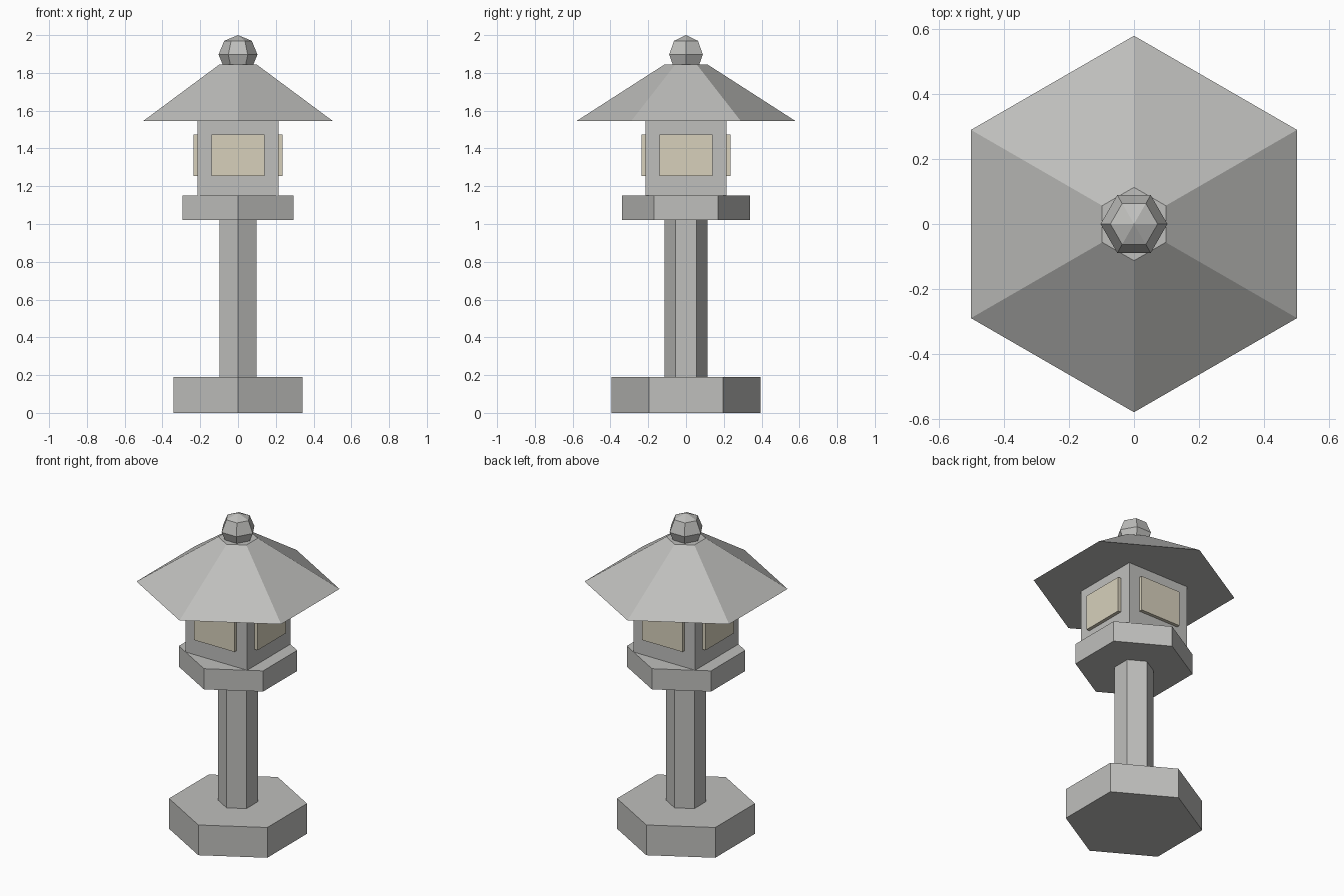
import bpy
import math

cube = bpy.data.objects.get("Cube")
if cube:
    bpy.data.objects.remove(cube, do_unlink=True)


def make_material(name, rgb):
    mat = bpy.data.materials.new(name)
    mat.use_nodes = True
    mat.diffuse_color = (*rgb, 1)
    mat.node_tree.nodes["Principled BSDF"].inputs["Base Color"].default_value = (*rgb, 1)
    return mat


stone = make_material("grey stone", (0.52, 0.52, 0.505))
paper = make_material("warm paper", (0.68, 0.63, 0.50))


def finish(name, mat):
    obj = bpy.context.object
    obj.name = name
    obj.data.materials.append(mat)
    return obj


def hexagon(name, r_bottom, r_top, z0, z1):
    """Six-sided prism or frustum with corners on the y axis."""
    bpy.ops.mesh.primitive_cone_add(vertices=6, radius1=r_bottom, radius2=r_top,
                                    depth=z1 - z0, location=(0, 0, (z0 + z1) / 2))
    return finish(name, stone)


def box(name, size, location, mat, turn=0):
    bpy.ops.mesh.primitive_cube_add(size=1, location=location, rotation=(0, 0, turn))
    obj = finish(name, mat)
    obj.scale = size
    return obj


# Stacked stone parts
hexagon("base", 0.394, 0.394, 0, 0.19)
hexagon("post", 0.113, 0.113, 0.19, 1.02)
hexagon("platform", 0.338, 0.338, 1.02, 1.15)
box("light_chamber", (0.428, 0.428, 0.395), (0, 0, 1.3475), stone)
hexagon("roof", 0.58, 0.113, 1.545, 1.845)

# One raised window panel on each side of the chamber
for i, side in enumerate(("right", "front", "left", "back")):
    a = math.pi + i * math.pi / 2
    box(side + "_window", (0.04, 0.28, 0.222),
        (0.215 * math.cos(a), 0.215 * math.sin(a), 1.364), paper, a)

# Faceted finial on the roof
bpy.ops.mesh.primitive_uv_sphere_add(segments=6, ring_count=4, radius=0.103,
                                     location=(0, 0, 1.897), rotation=(0, 0, math.pi / 2))
finish("finial", stone)
